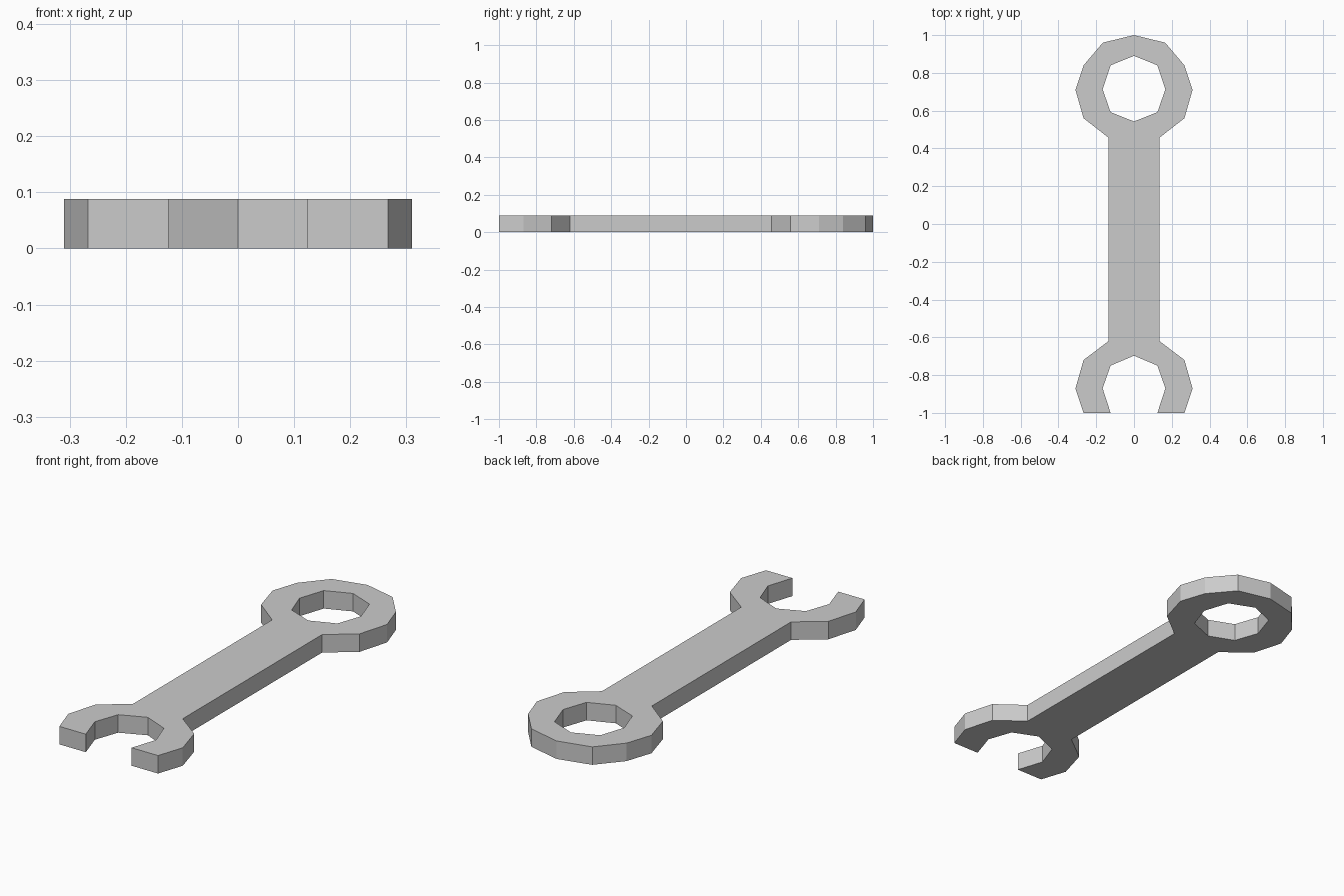
import bpy, bmesh

if "Cube" in bpy.data.objects:
    bpy.data.objects.remove(bpy.data.objects["Cube"])

THICKNESS = 0.088

# Right half of the wrench outline, from the ring top down to the jaw and back up
ring_outer = [(0, 1.0), (0.165, 0.96), (0.267, 0.84), (0.31, 0.71), (0.267, 0.56), (0.135, 0.457)]
jaw_outer = [(0.135, -0.62), (0.267, -0.72), (0.31, -0.87), (0.267, -1.0)]
jaw_inner = [(0.124, -1.0), (0.166, -0.87), (0.124, -0.75), (0, -0.697)]
ring_inner = [(0, 0.543), (0.124, 0.592), (0.166, 0.713), (0.124, 0.84), (0, 0.89)]
half = ring_outer + jaw_outer + jaw_inner + ring_inner

# Extrude the half profile
bm = bmesh.new()
face = bm.faces.new([bm.verts.new((x, y, 0)) for x, y in half])
top = bmesh.ops.extrude_face_region(bm, geom=[face], use_keep_orig=True)
bmesh.ops.translate(bm, vec=(0, 0, THICKNESS),
                    verts=[v for v in top["geom"] if isinstance(v, bmesh.types.BMVert)])
bmesh.ops.recalc_face_normals(bm, faces=bm.faces)

# Open the walls on the centre plane so the halves join cleanly
seam = [f for f in bm.faces if all(abs(v.co.x) < 1e-5 for v in f.verts)]
bmesh.ops.delete(bm, geom=seam, context='FACES')

mesh = bpy.data.meshes.new("wrench")
bm.to_mesh(mesh)
bm.free()
wrench = bpy.data.objects.new("wrench", mesh)
bpy.context.collection.objects.link(wrench)

# Mirror to the left half
mirror = wrench.modifiers.new("mirror", 'MIRROR')
mirror.use_axis[0] = True
mirror.use_clip = True
